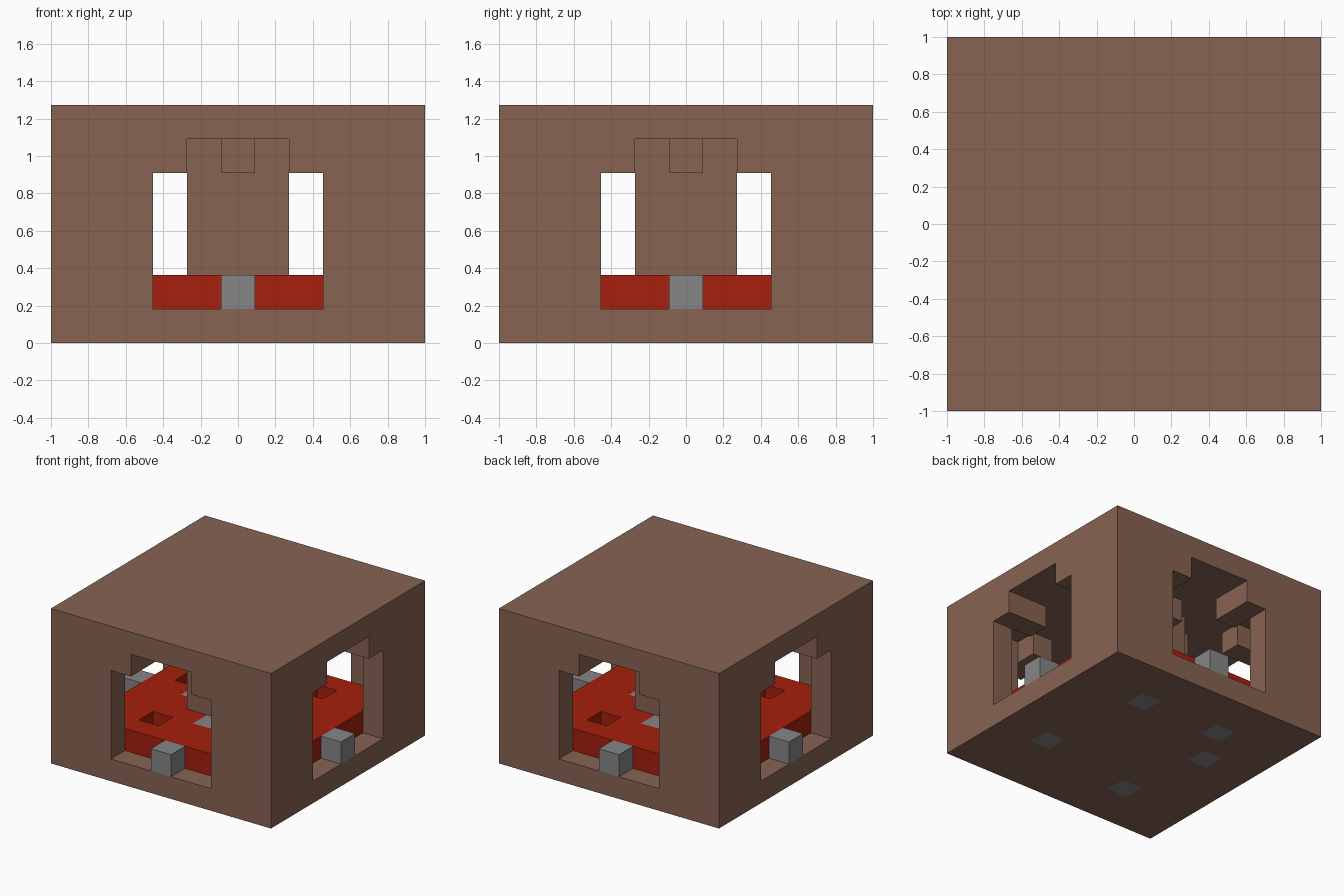
import bpy
import bmesh
from mathutils import Vector

SIZE = 11                 # blocks along each side
U = 2 / SIZE              # block edge length
MID = SIZE // 2

cube = bpy.data.objects.get("Cube")
if cube:
    bpy.data.objects.remove(cube)


def material(name, rgb):
    mat = bpy.data.materials.new(name)
    mat.use_nodes = True
    mat.diffuse_color = (*rgb, 1)
    mat.node_tree.nodes["Principled BSDF"].inputs["Base Color"].default_value = (*rgb, 1)
    return mat


brown = material("brown", (0.242, 0.125, 0.084))
red = material("red", (0.381, 0.014, 0.004))
gray = material("gray", (0.238, 0.238, 0.238))


def block(x, y, z):
    """Set of block cells filling inclusive (low, high) ranges."""
    return {(i, j, k)
            for i in range(x[0], x[1] + 1)
            for j in range(y[0], y[1] + 1)
            for k in range(z[0], z[1] + 1)}


def four_sides(cells):
    """Repeat cells around the centre in quarter turns."""
    result = set()
    for _ in range(4):
        result |= cells
        cells = {(SIZE - 1 - y, x, z) for x, y, z in cells}
    return result


FULL, INNER = (0, SIZE - 1), (1, SIZE - 2)
PEGS = [(7, 8), (3, 8), (2, 6), (3, 2), (8, 3)]

# Stepped doorway through each wall
doorway = four_sides(block((3, 7), (0, 0), (1, 4)) | block((4, 6), (0, 0), (5, 5)))

parts = {}
# Gray base pegs below the floor holes
parts["base_pegs"] = ({(x, y, 0) for x, y in PEGS}, gray)
parts["base"] = (block(FULL, FULL, (0, 0)) - parts["base_pegs"][0], brown)
parts["roof"] = (block(FULL, FULL, (6, 6)), brown)
parts["walls"] = (block(FULL, FULL, (1, 5)) - block(INNER, INNER, (1, 5)) - doorway, brown)
# Gray door steps and floor inlays next to the pillar
parts["door_steps"] = (four_sides({(MID, 0, 1)}), gray)
parts["floor_inlays"] = (four_sides({(MID, 3, 1)}), gray)
parts["red_floor"] = (block(INNER, INNER, (1, 1)) - parts["floor_inlays"][0]
                      - {(x, y, 1) for x, y in PEGS}, red)
# Central pillar, with brackets under the roof
parts["pillar"] = (block((4, 6), (4, 6), (2, 5)), brown)
parts["pillar_brackets"] = (four_sides({(MID, 3, 5)}), brown)
parts["doorway_brackets"] = (four_sides({(3, 1, 5), (7, 1, 5)}), brown)

solid = set().union(*(cells for cells, _ in parts.values()))


def build(name, cells, mat):
    """Skin the exposed sides of the cells and merge them into flat faces."""
    bm = bmesh.new()
    for cell in sorted(cells):
        for axis in range(3):
            for sign in (-1, 1):
                n = Vector((0, 0, 0))
                n[axis] = sign
                if tuple(int(c + d) for c, d in zip(cell, n)) in solid:
                    continue
                a = Vector((0, 0, 0))
                a[(axis + 1) % 3] = 1
                b = n.cross(a)
                middle = Vector(cell) + Vector((0.5, 0.5, 0.5)) + n / 2
                corners = [middle + (a * s + b * t) / 2
                           for s, t in ((-1, -1), (1, -1), (1, 1), (-1, 1))]
                half = SIZE / 2
                bm.faces.new([bm.verts.new((p - Vector((half, half, 0))) * U)
                              for p in corners])
    bmesh.ops.remove_doubles(bm, verts=bm.verts, dist=U / 100)
    bmesh.ops.dissolve_limit(bm, angle_limit=0.01, verts=bm.verts, edges=bm.edges)
    mesh = bpy.data.meshes.new(name)
    bm.to_mesh(mesh)
    bm.free()
    mesh.materials.append(mat)
    bpy.context.scene.collection.objects.link(bpy.data.objects.new(name, mesh))


for part, (cells, mat) in parts.items():
    build(part, cells, mat)
